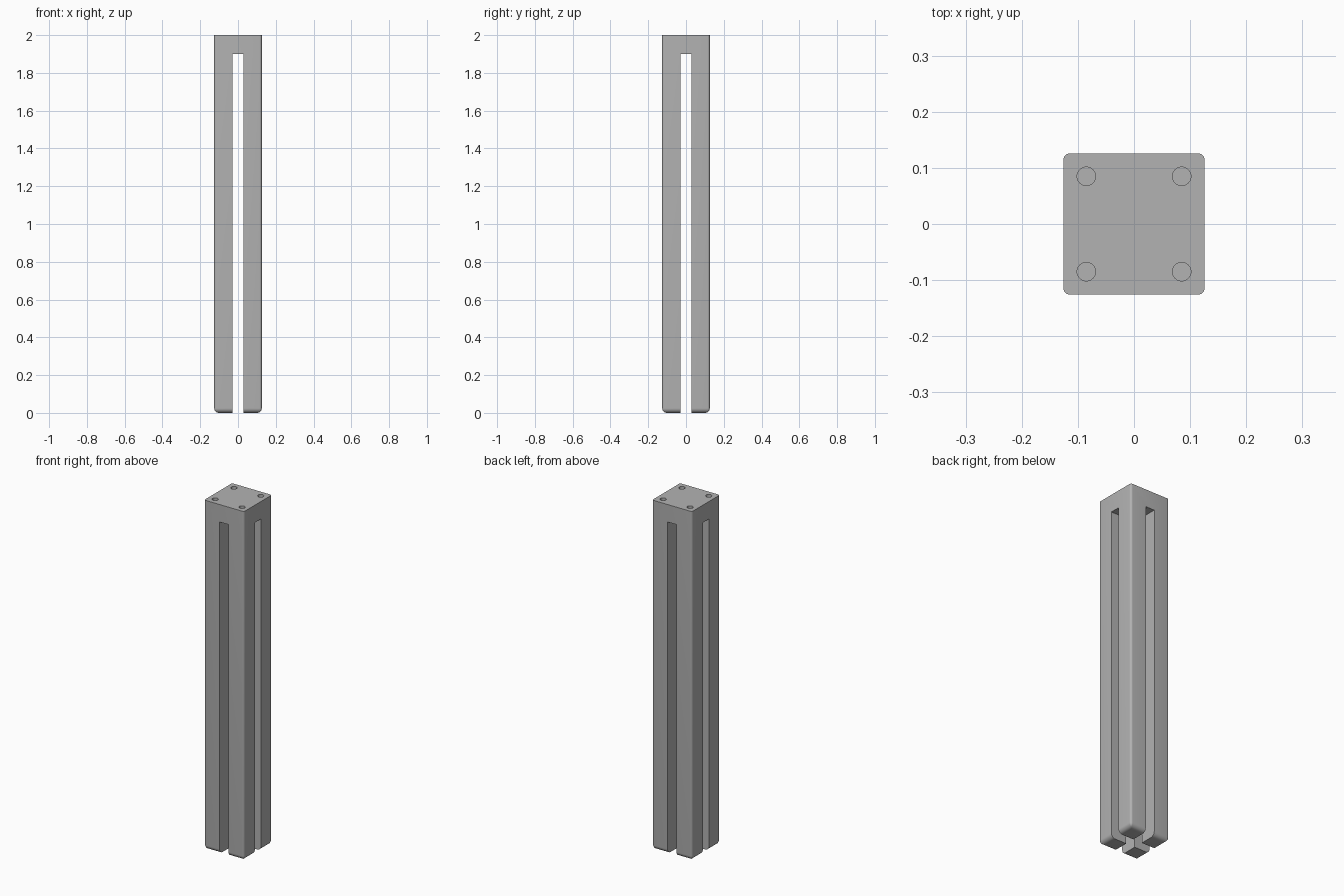
import bpy, bmesh, math

cube = bpy.data.objects.get("Cube")
if cube:
    bpy.data.objects.remove(cube, do_unlink=True)

HEIGHT, HALF = 2.0, 0.126          # overall post
CORNER, FOOT = 0.012, 0.025        # vertical edge and foot rounding
SLOT, SLOT_TOP = 0.028, 1.9        # half width and top of the cross slots
HOLE_POS, HOLE_R, HOLE_DEPTH = 0.085, 0.0165, 0.1

grey = bpy.data.materials.new("plain grey")
grey.use_nodes = True
colour = (0.45, 0.45, 0.45, 1)
grey.diffuse_color = colour
grey.node_tree.nodes["Principled BSDF"].inputs["Base Color"].default_value = colour


def rounded_square(half, radius, steps=6):
    """Outline of a square with rounded corners."""
    points = []
    for quarter in range(4):
        mid = math.pi / 4 + quarter * math.pi / 2
        cx = math.copysign(half - radius, math.cos(mid))
        cy = math.copysign(half - radius, math.sin(mid))
        for i in range(steps + 1):
            a = (quarter + i / steps) * math.pi / 2
            points.append((cx + radius * math.cos(a), cy + radius * math.sin(a)))
    return points


def finish(bm, name):
    bmesh.ops.recalc_face_normals(bm, faces=bm.faces)
    mesh = bpy.data.meshes.new(name)
    bm.to_mesh(mesh)
    bm.free()
    mesh.materials.append(grey)
    obj = bpy.data.objects.new(name, mesh)
    bpy.context.collection.objects.link(obj)
    return obj


def loft(name, sections):
    """Closed solid through (z, outline) sections."""
    bm = bmesh.new()
    rings = [[bm.verts.new((x, y, z)) for x, y in pts] for z, pts in sections]
    for low, high in zip(rings, rings[1:]):
        n = len(low)
        for i in range(n):
            j = (i + 1) % n
            bm.faces.new((low[i], low[j], high[j], high[i]))
    bm.faces.new(rings[0])
    bm.faces.new(rings[-1])
    return finish(bm, name)


def box(name, half_x, half_y, low, high):
    pts = [(-half_x, -half_y), (half_x, -half_y), (half_x, half_y), (-half_x, half_y)]
    return loft(name, [(low, pts), (high, pts)])


# Post body with rounded foot
sections = []
for i in range(9):
    a = i / 8 * math.pi / 2
    inset = FOOT * (1 - math.sin(a))
    sections.append((FOOT * (1 - math.cos(a)),
                     rounded_square(HALF - inset, max(CORNER - inset, 0.001))))
sections.append((HEIGHT, rounded_square(HALF, CORNER)))
post = loft("slotted_post", sections)

# Crossing slots that split the post into four legs
cutters = [box("slot_cutter_x", 1, SLOT, -0.1, SLOT_TOP),
           box("slot_cutter_y", SLOT, 1, -0.1, SLOT_TOP)]

# Four blind holes in the top
circle = [(HOLE_R * math.cos(i * math.pi / 16), HOLE_R * math.sin(i * math.pi / 16))
          for i in range(32)]
for sx in (-1, 1):
    for sy in (-1, 1):
        pts = [(x + sx * HOLE_POS, y + sy * HOLE_POS) for x, y in circle]
        cutters.append(loft("hole_cutter", [(HEIGHT - HOLE_DEPTH, pts), (HEIGHT + 0.1, pts)]))

# Cut everything out, then drop the cutters
for cutter in cutters:
    cutter.hide_render = True
    mod = post.modifiers.new(cutter.name, 'BOOLEAN')
    mod.operation = 'DIFFERENCE'
    mod.solver = 'EXACT'
    mod.object = cutter
bpy.context.view_layer.objects.active = post
post.select_set(True)
for mod in list(post.modifiers):
    bpy.ops.object.modifier_apply(modifier=mod.name)
for cutter in cutters:
    bpy.data.objects.remove(cutter, do_unlink=True)

bpy.ops.object.shade_smooth_by_angle(angle=math.radians(30))
